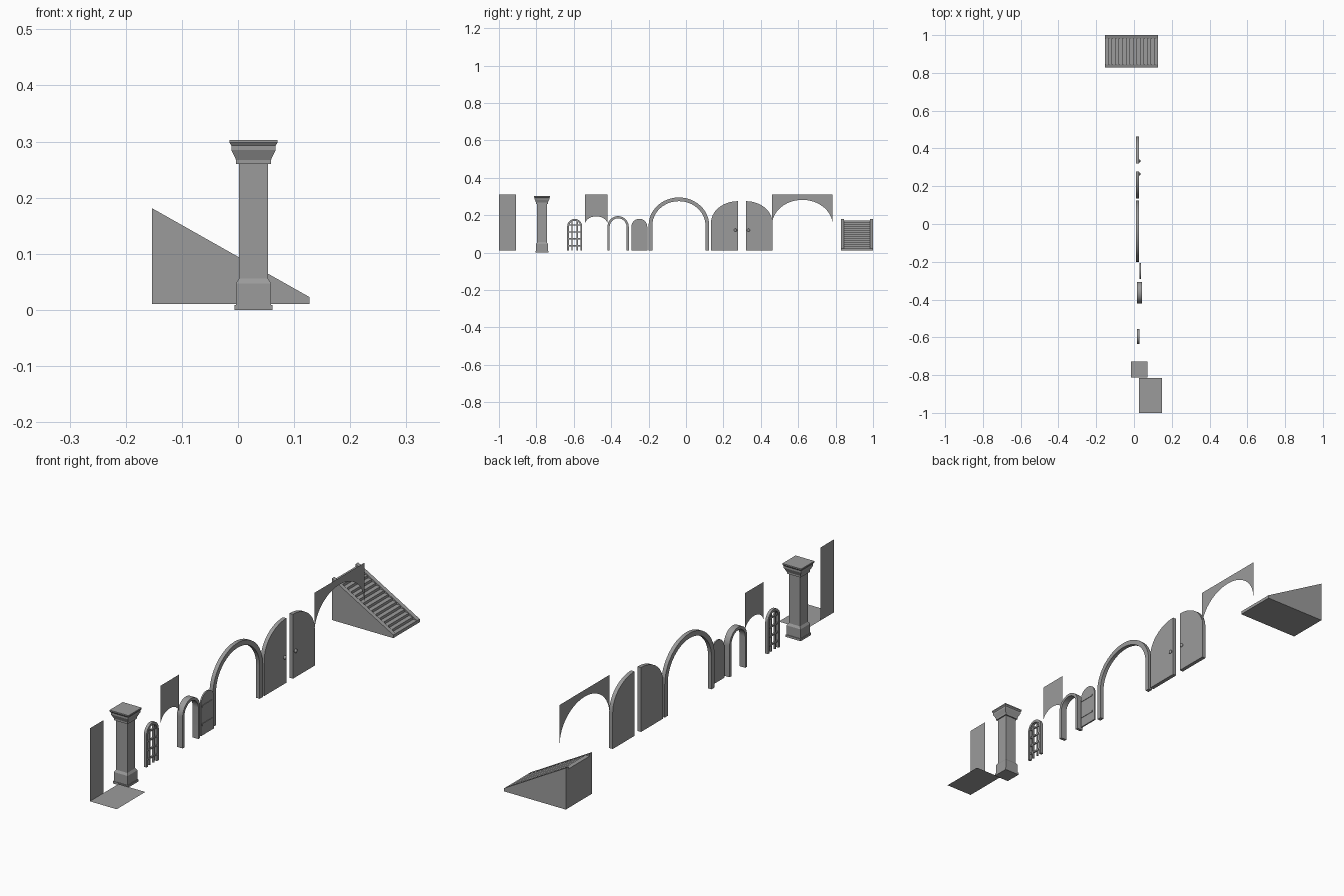
import bpy, bmesh, math
from mathutils import Vector

cube = bpy.data.objects.get("Cube")
if cube:
    bpy.data.objects.remove(cube, do_unlink=True)

GROUND = 0.01

stone = bpy.data.materials.new("stone_grey")
stone.use_nodes = True
GREY = (0.33, 0.33, 0.33, 1)
stone.diffuse_color = GREY
stone.node_tree.nodes["Principled BSDF"].inputs["Base Color"].default_value = GREY


def finish(name, bm, smooth=False):
    mesh = bpy.data.meshes.new(name)
    bmesh.ops.recalc_face_normals(bm, faces=bm.faces)
    bm.to_mesh(mesh)
    bm.free()
    mesh.materials.append(stone)
    obj = bpy.data.objects.new(name, mesh)
    bpy.context.collection.objects.link(obj)
    if smooth:
        bpy.ops.object.select_all(action='DESELECT')
        obj.select_set(True)
        bpy.context.view_layer.objects.active = obj
        bpy.ops.object.shade_smooth_by_angle(angle=math.radians(30))
    return obj


def slab(name, outline, x0, x1=None, smooth=False):
    """Outline in (y, z), extruded along x; a bare sheet when x1 is left out."""
    bm = bmesh.new()
    face = bm.faces.new([bm.verts.new((x0, y, z)) for y, z in outline])
    if x1 is not None:
        res = bmesh.ops.extrude_face_region(bm, geom=[face], use_keep_orig=True)
        verts = [g for g in res["geom"] if isinstance(g, bmesh.types.BMVert)]
        bmesh.ops.translate(bm, vec=Vector((x1 - x0, 0, 0)), verts=verts)
    return finish(name, bm, smooth)


def side_prism(name, outline, y0, y1):
    """Outline in (x, z), extruded along y."""
    bm = bmesh.new()
    face = bm.faces.new([bm.verts.new((x, y0, z)) for x, z in outline])
    res = bmesh.ops.extrude_face_region(bm, geom=[face], use_keep_orig=True)
    verts = [g for g in res["geom"] if isinstance(g, bmesh.types.BMVert)]
    bmesh.ops.translate(bm, vec=Vector((0, y1 - y0, 0)), verts=verts)
    return finish(name, bm)


def rect(y0, y1, z0, z1):
    return [(y0, z0), (y1, z0), (y1, z1), (y0, z1)]


def arc(yc, spring, a, b, start=0, end=180, n=24):
    angles = [math.radians(start + (end - start) * i / n) for i in range(n + 1)]
    return [(yc + a * math.cos(t), spring + b * math.sin(t)) for t in angles]


def arch_frame(name, yc, spring, a, b, width, x0, x1):
    outer = arc(yc, spring, a, b)
    inner = arc(yc, spring, a - width, b - width)
    outline = ([(yc + a, GROUND)] + outer + [(yc - a, GROUND), (yc - a + width, GROUND)]
               + inner[::-1] + [(yc + a - width, GROUND)])
    return slab(name, outline, x0, x1, True)


def arch_panel(name, y0, y1, spring, rise, top):
    half = (y1 - y0) / 2
    slab(name, arc((y0 + y1) / 2, spring, half, rise) + [(y0, top), (y1, top)], WALL_X)


# Plain wall and floor sheets
WALL_X, WALL_TOP = 0.026, 0.31
slab("wall_panel", rect(-1, -0.91, GROUND, WALL_TOP), WALL_X)
bm = bmesh.new()
bm.faces.new([bm.verts.new((x, y, GROUND)) for x, y in rect(WALL_X, 0.148, -1, -0.814)])
finish("floor_panel", bm)

# Square column built as stacked rings
profile = [(.034, 0), (.034, .009), (.0315, .009), (.0315, .047), (.0257, .056),
           (.0257, .26), (.031, .26), (.031, .267), (.0395, .285), (.0395, .293),
           (.043, .298), (.043, .303)]
bm = bmesh.new()
rings = [[bm.verts.new((0.0276 + sx * h, -0.77 + sy * h, z))
          for sx, sy in ((-1, -1), (1, -1), (1, 1), (-1, 1))] for h, z in profile]
for low, high in zip(rings, rings[1:]):
    for i in range(4):
        j = (i + 1) % 4
        bm.faces.new((low[i], low[j], high[j], high[i]))
bm.faces.new(rings[0])
bm.faces.new(rings[-1])
finish("column", bm)

# Lattice window
WINDOW_Y = -0.595
arch_frame("window_frame", WINDOW_Y, 0.14, 0.04, 0.04, 0.01, 0.016, 0.028)
for i, dy in enumerate((-0.0135, 0.0135)):
    y = WINDOW_Y + dy
    slab(f"window_upright_{i + 1}", rect(y - .003, y + .003, GROUND, 0.169), 0.019, 0.026)
for i in range(4):
    z = 0.037 + 0.037 * i
    slab(f"window_crossbar_{i + 1}", rect(WINDOW_Y - .032, WINDOW_Y + .032, z - .003, z + .003),
         0.019, 0.026)

# Wall sheets with arched openings
arch_panel("small_arch_wall", -0.541, -0.419, 0.148, 0.046, WALL_TOP)
arch_panel("large_arch_wall", 0.46, 0.784, 0.147, 0.135, WALL_TOP)

# Door frames
arch_frame("small_door_frame", -0.363, 0.138, 0.057, 0.057, 0.012, 0.016, 0.042)
arch_frame("large_door_frame", -0.038, 0.145, 0.162, 0.15, 0.02, 0.01, 0.026)

# Small door with straps
y0, y1 = -0.292, -0.207
half = (y1 - y0) / 2
slab("small_door", [(y1, GROUND)] + arc((y0 + y1) / 2, 0.138, half, half) + [(y0, GROUND)],
     0.03, 0.036, True)
for i, z in enumerate((0.055, 0.13)):
    slab(f"small_door_strap_{i + 1}", rect(y0 + .006, y1 - .012, z - .004, z + .004), 0.036, 0.038)

# Large double doors: quarter-arched leaves with round knobs
for side, hinge, meet, knob_y in (("first", 0.134, 0.278, 0.264), ("second", 0.462, 0.32, 0.334)):
    a = meet - hinge
    curve = arc(meet, 0.16, -a, 0.115, 0, 90, 14)
    slab(f"large_door_{side}", [(hinge, GROUND)] + curve + [(meet, GROUND)], 0.01, 0.026, True)
    bpy.ops.mesh.primitive_uv_sphere_add(segments=16, ring_count=8, radius=0.008,
                                         location=(0.029, knob_y, 0.12))
    knob = bpy.context.object
    knob.name = f"large_door_knob_{side}"
    knob.scale.x = 0.7
    knob.data.materials.append(stone)
    bpy.ops.object.shade_smooth()

# Staircase between two sloping side walls
X_TOP, X_FOOT, Z_FOOT, Z_TOP, STEPS = -0.153, 0.127, 0.023, 0.181, 15
ramp = [(X_TOP, GROUND), (X_FOOT, GROUND), (X_FOOT, Z_FOOT), (X_TOP, Z_TOP)]
side_prism("stair_wall_front", ramp, 0.828, 0.845)
side_prism("stair_wall_back", ramp, 0.983, 1.0)
run, rise = (X_FOOT - X_TOP) / STEPS, (Z_TOP - Z_FOOT) / STEPS
steps = [(X_TOP, GROUND), (X_FOOT, GROUND)]
for i in range(STEPS):
    z = Z_FOOT + rise * i
    steps += [(X_FOOT - run * i, z), (X_FOOT - run * (i + 1), z)]
side_prism("stair_steps", steps, 0.845, 0.983)
